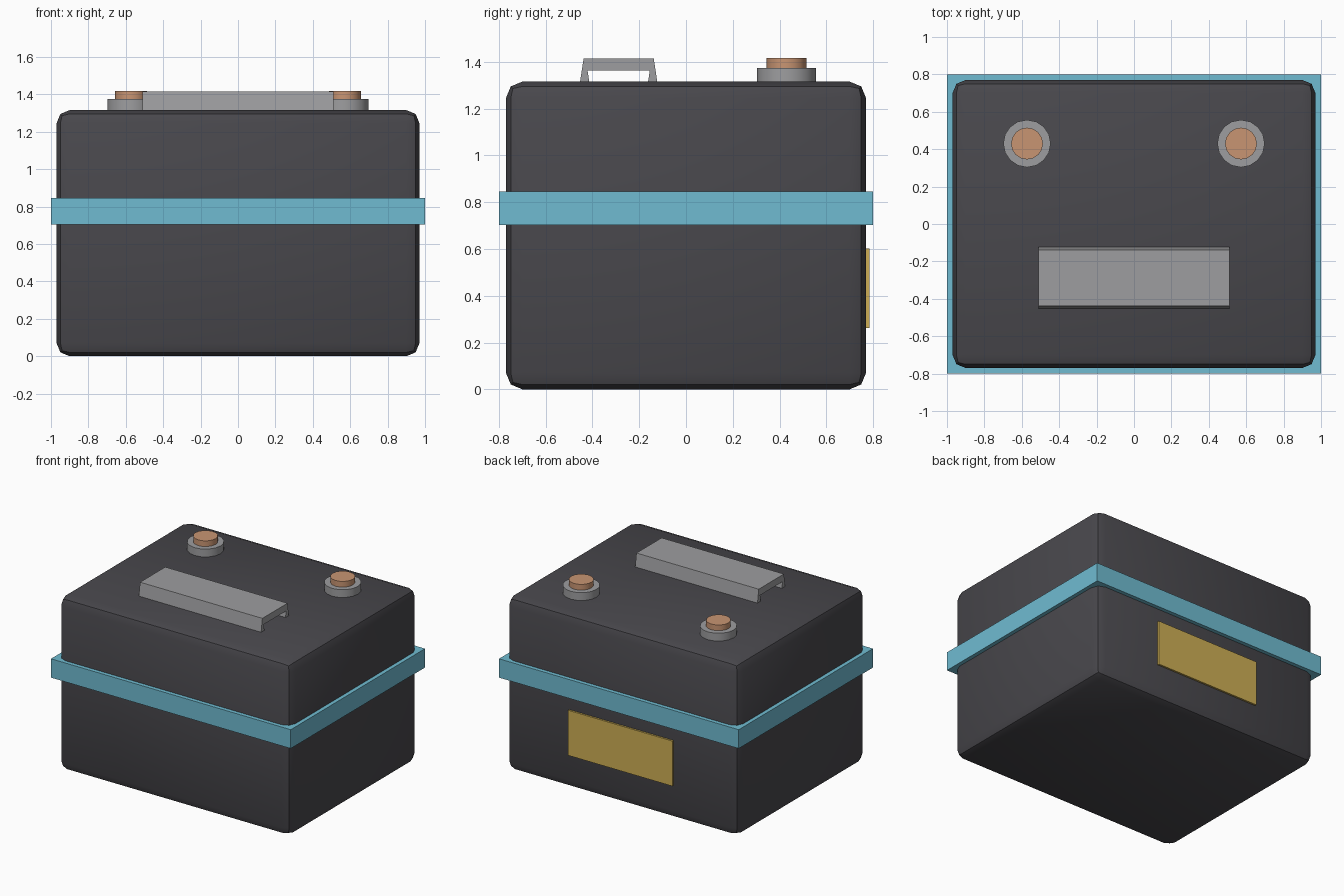
import bpy, bmesh, math

old = bpy.data.objects.get("Cube")
if old:
    bpy.data.objects.remove(old, do_unlink=True)


def material(name, rgb):
    m = bpy.data.materials.new(name)
    m.use_nodes = True
    m.diffuse_color = (*rgb, 1)
    m.node_tree.nodes["Principled BSDF"].inputs["Base Color"].default_value = (*rgb, 1)
    return m


charcoal = material("charcoal plastic", (0.066, 0.064, 0.073))
teal = material("light blue band", (0.16, 0.50, 0.64))
grey = material("grey plastic", (0.34, 0.34, 0.35))
copper = material("copper", (0.58, 0.30, 0.17))
yellow = material("mustard label", (0.62, 0.43, 0.09))


def add_object(name, bm, mat):
    bmesh.ops.recalc_face_normals(bm, faces=bm.faces)
    mesh = bpy.data.meshes.new(name)
    bm.to_mesh(mesh)
    bm.free()
    mesh.materials.append(mat)
    obj = bpy.data.objects.new(name, mesh)
    bpy.context.collection.objects.link(obj)
    return obj


def smooth(obj):
    bpy.ops.object.select_all(action="DESELECT")
    obj.select_set(True)
    bpy.context.view_layer.objects.active = obj
    bpy.ops.object.shade_smooth_by_angle(angle=math.radians(30))


def box(name, low, high, mat, bevel=0):
    bm = bmesh.new()
    bmesh.ops.create_cube(bm, size=1)
    for v in bm.verts:
        v.co = [h if c > 0 else l for c, l, h in zip(v.co, low, high)]
    if bevel:
        bmesh.ops.bevel(bm, geom=bm.edges[:], offset=bevel, segments=2,
                        profile=0.5, affect="EDGES")
    return add_object(name, bm, mat)


def cylinder(name, x, y, z0, z1, radius, mat):
    bm = bmesh.new()
    bmesh.ops.create_cone(bm, cap_ends=True, segments=16, radius1=radius,
                          radius2=radius, depth=z1 - z0)
    bmesh.ops.translate(bm, verts=bm.verts, vec=(x, y, (z0 + z1) / 2))
    obj = add_object(name, bm, mat)
    smooth(obj)


# Casing, band around the middle and label on the back
smooth(box("casing", (-0.97, -0.77, 0), (0.97, 0.77, 1.316), charcoal, 0.07))
box("band", (-1, -0.8, 0.703), (1, 0.8, 0.845), teal)
box("back_label", (-0.435, 0.76, 0.262), (0.435, 0.784, 0.602), yellow)

# Terminals
for side, x in (("left", 0.572), ("right", -0.572)):
    cylinder(side + "_terminal_base", x, 0.43, 1.3, 1.375, 0.127, grey)
    cylinder(side + "_terminal_post", x, 0.43, 1.36, 1.418, 0.085, copper)

# Carrying handle: half profile mirrored in y, then extruded along x
half = [(0.166, 1.31), (0.125, 1.31), (0.133, 1.363)]
outer = (0.15, 1.415)
right_half = [half[2], half[1], half[0], outer]
profile = right_half + [(-y, z) for y, z in reversed(right_half)]
bm = bmesh.new()
face = bm.faces.new([bm.verts.new((-0.51, y - 0.288, z)) for y, z in profile])
ext = bmesh.ops.extrude_face_region(bm, geom=[face])
moved = [g for g in ext["geom"] if isinstance(g, bmesh.types.BMVert)]
bmesh.ops.translate(bm, verts=moved, vec=(1.02, 0, 0))
add_object("handle", bm, grey)
